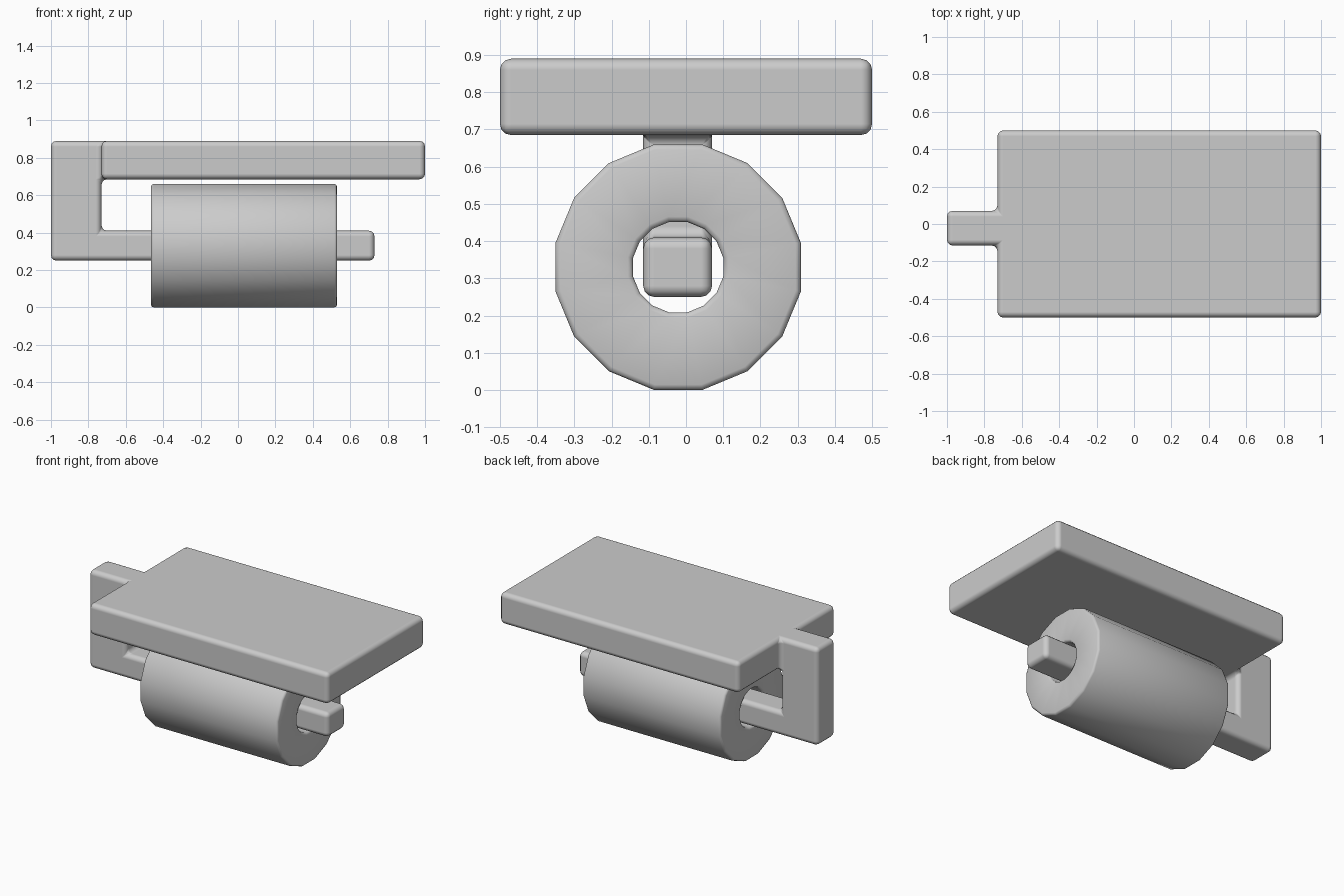
import bpy, bmesh
from math import pi, sin, cos, radians
from mathutils import Vector

if "Cube" in bpy.data.objects:
    bpy.data.objects.remove(bpy.data.objects["Cube"])


def finish(bm, name, width, segments, harden):
    """Turn a bmesh into a smooth object with rounded edges."""
    bmesh.ops.recalc_face_normals(bm, faces=bm.faces[:])
    for f in bm.faces:
        f.smooth = True
    mesh = bpy.data.meshes.new(name)
    bm.to_mesh(mesh)
    bm.free()
    obj = bpy.data.objects.new(name, mesh)
    bpy.context.collection.objects.link(obj)
    bev = obj.modifiers.new("rounded_edges", 'BEVEL')
    bev.width = width
    bev.segments = segments
    bev.limit_method = 'ANGLE'
    bev.angle_limit = radians(40)
    bev.harden_normals = harden
    return obj


# Bracket with shelf: one solid skinned around occupied grid cells
cuts = ([-1, -0.73, 0.73, 1], [-0.5, -0.115, 0.07, 0.5], [0.25, 0.41, 0.685, 0.89])
cells = {(0, 1, k) for k in range(3)}                              # wall post
cells |= {(1, 1, 0)}                                               # roll arm
cells |= {(i, j, 2) for i in (1, 2) for j in range(3)}             # shelf

bm = bmesh.new()
verts = {}


def corner(idx):
    if idx not in verts:
        verts[idx] = bm.verts.new([cuts[a][idx[a]] for a in range(3)])
    return verts[idx]


for cell in cells:
    for axis in range(3):
        for side in (0, 1):
            near = list(cell)
            near[axis] += 2 * side - 1
            if tuple(near) in cells:
                continue
            u, v = (axis + 1) % 3, (axis + 2) % 3
            loop = []
            for du, dv in ((0, 0), (1, 0), (1, 1), (0, 1)):
                p = list(cell)
                p[axis] += side
                p[u] += du
                p[v] += dv
                loop.append(corner(tuple(p)))
            bm.faces.new(loop if side else loop[::-1])
bmesh.ops.dissolve_limit(bm, angle_limit=0.01, verts=bm.verts[:], edges=bm.edges[:])
finish(bm, "bracket_and_shelf", 0.03, 3, True)

# Paper roll: 16-sided tube around the arm, flat side down
SIDES = 16
profile = [(-0.465, 0.336), (0.53, 0.336), (0.53, 0.124), (-0.465, 0.124)]
bm = bmesh.new()
rings = []
for s in range(SIDES):
    a = 2 * pi * (s + 0.5) / SIDES
    rings.append([bm.verts.new(Vector((x, -0.021 + r * cos(a), 0.33 + r * sin(a))))
                  for x, r in profile])
for s in range(SIDES):
    r0, r1 = rings[s], rings[(s + 1) % SIDES]
    for k in range(4):
        n = (k + 1) % 4
        bm.faces.new((r0[k], r0[n], r1[n], r1[k]))
finish(bm, "paper_roll", 0.014, 2, False)
